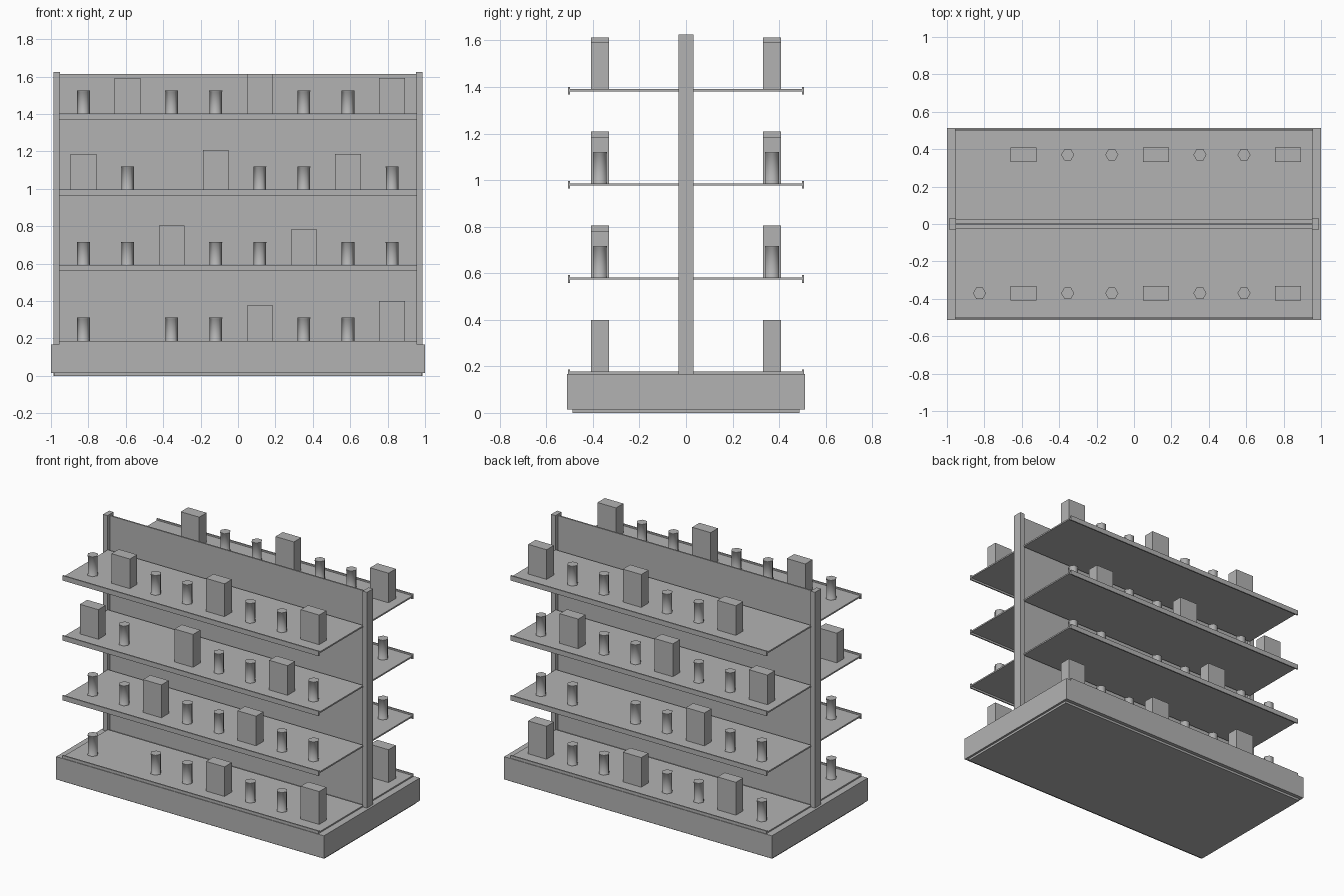
import bpy, bmesh, math

if "Cube" in bpy.data.objects:
    bpy.data.objects.remove(bpy.data.objects["Cube"])

grey = bpy.data.materials.new("plain grey")
grey.diffuse_color = (0.45, 0.45, 0.45, 1)
grey.use_nodes = True
grey.node_tree.nodes["Principled BSDF"].inputs["Base Color"].default_value = grey.diffuse_color


def finish(name, bm):
    me = bpy.data.meshes.new(name)
    bmesh.ops.recalc_face_normals(bm, faces=bm.faces[:])
    bm.to_mesh(me)
    bm.free()
    me.materials.append(grey)
    ob = bpy.data.objects.new(name, me)
    bpy.context.collection.objects.link(ob)
    return ob


def box(name, x0, x1, y0, y1, z0, z1):
    bm = bmesh.new()
    bmesh.ops.create_cube(bm, size=1)
    for v in bm.verts:
        v.co = ((x0 + x1) / 2 + v.co.x * (x1 - x0),
                (y0 + y1) / 2 + v.co.y * (y1 - y0),
                (z0 + z1) / 2 + v.co.z * (z1 - z0))
    return finish(name, bm)


def can(name, x, y, z, h=0.134, sides=6):
    # six-sided can with a slim rim at both ends, smooth walls
    profile = [(0.035, 0), (0.035, 0.004), (0.0335, 0.006),
               (0.0335, h - 0.006), (0.035, h - 0.004), (0.035, h)]
    bm = bmesh.new()
    rings = [[bm.verts.new((x + r * math.cos(math.tau * i / sides),
                            y + r * math.sin(math.tau * i / sides), z + dz))
              for i in range(sides)] for r, dz in profile]
    for a, b in zip(rings, rings[1:]):
        for i in range(sides):
            j = (i + 1) % sides
            bm.faces.new((a[i], a[j], b[j], b[i])).smooth = True
    for ring in (rings[0], rings[-1]):
        bm.faces.new(ring)
        for i in range(sides):
            bm.edges.get((ring[i], ring[(i + 1) % sides])).smooth = False
    return finish(name, bm)


# Base, plinth, uprights and centre panel
box("plinth", -0.985, 0.985, -0.487, 0.487, 0, 0.02)
box("base", -1, 1, -0.512, 0.512, 0.015, 0.168)
for s, side in ((-1, "left"), (1, "right")):
    box(side + "_post", s * 0.969 - 0.0165, s * 0.969 + 0.0165,
        -0.032, 0.032, 0, 1.625)
box("back_panel", -0.955, 0.955, -0.005, 0.005, 0.02, 1.614)

# Shelves and goods on both sides
tops = [0.177, 0.582, 0.986, 1.391]
gaps = {(-1, 0, 1), (-1, 2, 2), (1, 1, 5), (1, 3, 0)}
for s, side in ((-1, "front"), (1, "back")):
    for level, z in enumerate(tops):
        tag = f"{side}_{level}"
        ys = sorted((s * 0.025, s * 0.502))
        box("shelf_" + tag, -0.955, 0.955, *ys, z - 0.01, z)
        ys = sorted((s * 0.499, s * 0.508))
        box("shelf_lip_" + tag, -0.957, 0.957, *ys, z - 0.023, z + 0.01)
        for col in range(8):
            if (s, level, col) in gaps:
                continue
            x = -0.826 + col * 0.2357
            y = s * 0.37
            if (col - level) % 3 == 1:
                h = 0.222 if (col + level) % 2 else 0.2
                box(f"carton_{tag}_{col}", x - 0.069, x + 0.069,
                    y - 0.039, y + 0.039, z, z + h)
            else:
                can(f"can_{tag}_{col}", x, y, z)
